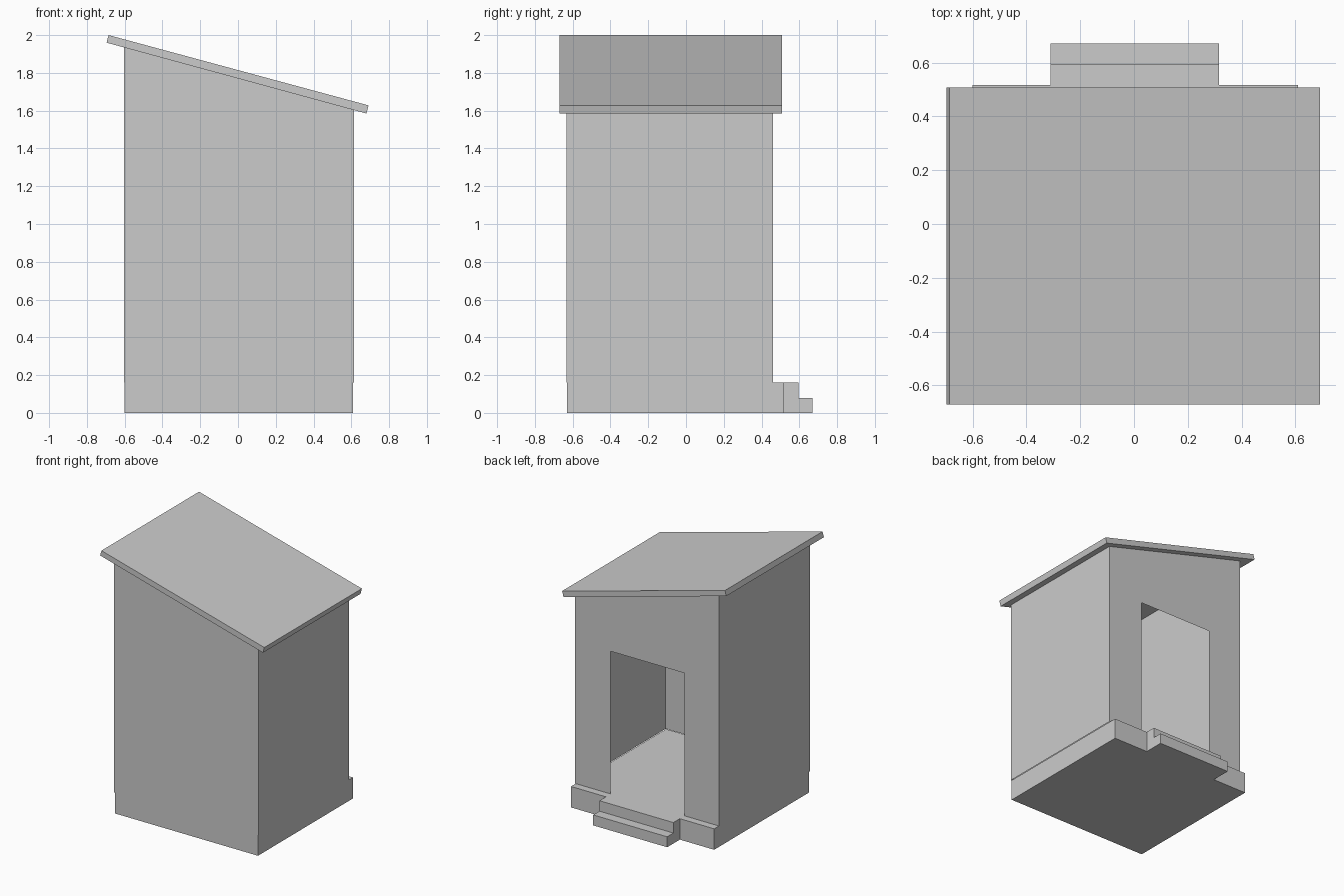
import bpy, bmesh

if "Cube" in bpy.data.objects:
    bpy.data.objects.remove(bpy.data.objects["Cube"])

X0, X1 = -0.603, 0.615      # wall extents
Y0, Y1 = -0.633, 0.46
BASE = 0.16                 # floor height
DOOR_X0, DOOR_X1, DOOR_TOP = -0.31, 0.315, 1.25


def roof_z(x):
    # underside of the sloping roof
    return 1.96 - 0.2725 * (x + 0.696)


def make_object(name, bm):
    mesh = bpy.data.meshes.new(name)
    bm.to_mesh(mesh)
    bm.free()
    obj = bpy.data.objects.new(name, mesh)
    bpy.context.collection.objects.link(obj)
    return obj


def prism(name, points, offset):
    # extrude a closed 3D outline along an offset
    bm = bmesh.new()
    face = bm.faces.new([bm.verts.new(p) for p in points])
    result = bmesh.ops.extrude_face_region(bm, geom=[face], use_keep_orig=True)
    moved = [v for v in result["geom"] if isinstance(v, bmesh.types.BMVert)]
    bmesh.ops.translate(bm, verts=moved, vec=offset)
    bmesh.ops.recalc_face_normals(bm, faces=bm.faces)
    return make_object(name, bm)


# Floor slab with the upper step projecting at the doorway
slab = [(-0.60, -0.63), (0.61, -0.63), (0.61, 0.517), (DOOR_X1, 0.517),
        (DOOR_X1, 0.595), (DOOR_X0, 0.595), (DOOR_X0, 0.517), (-0.60, 0.517)]
prism("floor_slab", [(x, y, 0) for x, y in slab], (0, 0, BASE))

# Lower step
step = [(DOOR_X0, 0.595), (DOOR_X1, 0.595), (DOOR_X1, 0.67), (DOOR_X0, 0.67)]
prism("lower_step", [(x, y, 0) for x, y in step], (0, 0, 0.08))

# Sheet walls, with the doorway cut into the rear outline
bm = bmesh.new()
corners = [(X0, Y0), (X1, Y0), (X1, Y1), (X0, Y1)]
low = [bm.verts.new((x, y, BASE)) for x, y in corners]
high = [bm.verts.new((x, y, roof_z(x))) for x, y in corners]
door = [bm.verts.new((x, Y1, z)) for x, z in
        [(DOOR_X0, BASE), (DOOR_X0, DOOR_TOP), (DOOR_X1, DOOR_TOP), (DOOR_X1, BASE)]]
for i, j in ((0, 1), (1, 2), (3, 0)):
    bm.faces.new((low[i], low[j], high[j], high[i]))
# doorway wall as two jambs and a lintel
bm.faces.new((low[2], door[3], door[2], high[2]))
bm.faces.new((door[2], door[1], high[3], high[2]))
bm.faces.new((door[1], door[0], low[3], high[3]))
make_object("walls", bm)

# Sloping roof panel
roof = [(-0.696, 1.96), (0.68, 1.585), (0.691, 1.628), (-0.685, 2.0)]
prism("roof", [(x, -0.67, z) for x, z in roof], (0, 1.178, 0))
